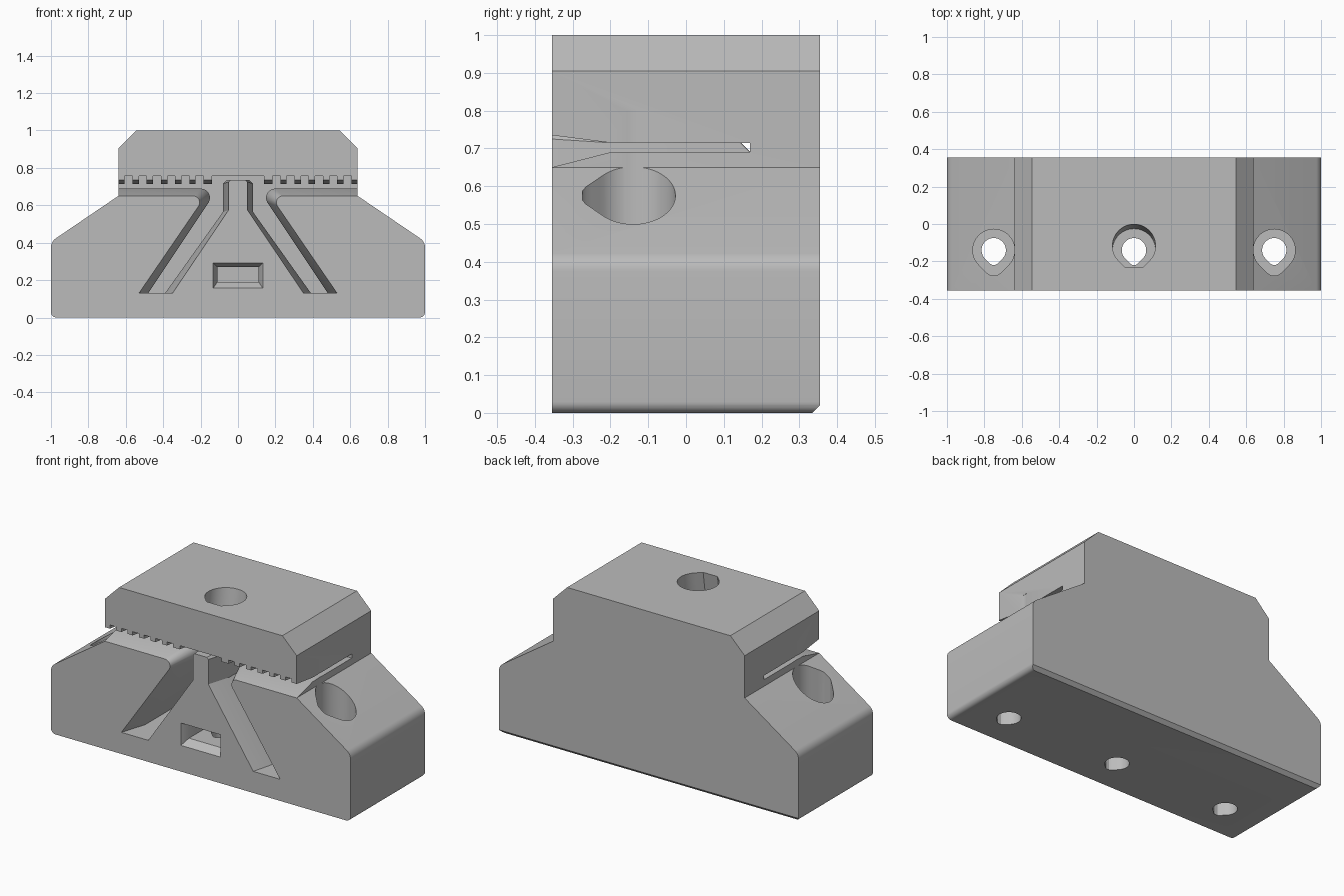
import bpy, bmesh, math
from mathutils import Vector

if "Cube" in bpy.data.objects:
    bpy.data.objects.remove(bpy.data.objects["Cube"])

D = 0.355  # half depth

def loft(name, rings):
    """Closed solid through rings of equal point count."""
    bm = bmesh.new()
    vs = [[bm.verts.new(p) for p in r] for r in rings]
    n = len(rings[0])
    for a, b in zip(vs, vs[1:]):
        for i in range(n):
            j = (i + 1) % n
            bm.faces.new((a[i], a[j], b[j], b[i]))
    bm.faces.new(vs[0])
    bm.faces.new(vs[-1])
    bmesh.ops.recalc_face_normals(bm, faces=bm.faces[:])
    me = bpy.data.meshes.new(name)
    bm.to_mesh(me)
    bm.free()
    ob = bpy.data.objects.new(name, me)
    bpy.context.collection.objects.link(ob)
    return ob

def ring_xz(pts, y):
    return [(x, y, z) for x, z in pts]

def rect(x, z0, z1, y):
    return [(-x, y, z0), (x, y, z0), (x, y, z1), (-x, y, z1)]

def teardrop(cx, cy, r, z, tip=1.2, n=48):
    """Circle whose front side is drawn out into a 45 degree point."""
    pts = []
    for i in range(n):
        a = 2 * math.pi * i / n
        off = abs((a - 1.5 * math.pi + math.pi) % (2 * math.pi) - math.pi)
        k = r
        if off < math.pi / 4:
            k = min(r / math.cos(math.pi / 4 - off), r * tip / math.cos(off))
        pts.append((cx + k * math.cos(a), cy + k * math.sin(a), z))
    return pts

def fillet(c, r, a0, a1, n=6):
    return [(c[0] + r * math.cos(math.radians(a0 + (a1 - a0) * i / n)),
             c[1] + r * math.sin(math.radians(a0 + (a1 - a0) * i / n))) for i in range(n + 1)]

def mirror(pts):
    return pts + [(-x, z) for x, z in reversed(pts)]

# Main body profile: rounded foot, sloped shoulders, chamfered head
half = fillet((0.97, 0.03), 0.03, -90, 0)
half += fillet((0.94, 0.374), 0.06, 0, 54)
half += [(0.64, 0.65), (0.64, 0.905), (0.545, 1.0)]
profile = mirror(half)
body = loft("clamp_body", [ring_xz(profile, -D), ring_xz(profile, D)])

# Chamfer along the rear bottom edge
bm = bmesh.new()
bm.from_mesh(body.data)
bmesh.ops.bisect_plane(bm, geom=bm.verts[:] + bm.edges[:] + bm.faces[:],
                       plane_co=Vector((0, D - 0.02, 0)), plane_no=Vector((0, 1, -1)),
                       clear_outer=True)
bmesh.ops.holes_fill(bm, edges=[e for e in bm.edges if e.is_boundary])
bmesh.ops.recalc_face_normals(bm, faces=bm.faces[:])
bm.to_mesh(body.data)
bm.free()

cutters = []

# Strap slot with splayed channels around the central post, flared at the front
deep = [(-0.7, 0.69)] + fillet((-0.2, 0.64), 0.05, 90, -30) + [
    (-0.48, 0.13), (-0.39, 0.13), (-0.08, 0.565), (-0.08, 0.715), (-0.06, 0.735)]
flare = [(-0.7, 0.65)] + fillet((-0.24, 0.615), 0.035, 90, -30) + [
    (-0.53, 0.13), (-0.35, 0.13), (-0.05, 0.575), (-0.05, 0.725), (-0.04, 0.735)]
roof_deep = [(0.7, 0.715), (0.14, 0.715), (0.14, 0.757)]
roof_flare = [(0.7, 0.735), (0.14, 0.735), (0.14, 0.757)]
deep = mirror(deep) + mirror(roof_deep)
flare = mirror(flare) + mirror(roof_flare)
cutters.append(loft("channel_cutter", [ring_xz(flare, -D - 0.001),
                                       ring_xz(deep, -0.2), ring_xz(deep, 0.17)]))

# Sloped relief behind the post
wedge = [(0.123, 0.737), (0.169, 0.737), (0.169, 0.691)]
cutters.append(loft("post_relief_cutter", [[(x, y, z) for y, z in wedge] for x in (-0.1, 0.1)]))

# Tooth gaps in the slot roof
for s in (-1, 1):
    for k in range(6):
        c = s * (0.585 - 0.076 * k)
        gap = [(c - 0.021, 0.705), (c + 0.021, 0.705), (c + 0.021, 0.757), (c - 0.021, 0.757)]
        cutters.append(loft("tooth_cutter", [ring_xz(gap, -D - 0.01), ring_xz(gap, 0.168)]))

# Nut pocket with a flared mouth
cutters.append(loft("nut_pocket_cutter", [rect(0.133, 0.157, 0.293, -D - 0.001),
                                          rect(0.11, 0.19, 0.27, -0.31),
                                          rect(0.11, 0.19, 0.27, -0.03)]))

# Screw holes: three teardrop bores, two side counterbores, one leaning centre counterbore
for x in (-0.75, 0, 0.75):
    cutters.append(loft("bore_cutter", [teardrop(x, -0.14, 0.065, z) for z in (-0.1, 1.1)]))
for x in (-0.75, 0.75):
    cutters.append(loft("side_counterbore_cutter",
                        [teardrop(x, -0.14, 0.112, z) for z in (0.25, 0.8)]))
cutters.append(loft("centre_counterbore_cutter",
                    [teardrop(0, y, 0.115, z, 1.0) for y, z in ((-0.14, 0.84), (-0.115, 1.01))]))

# Apply all cuts
bpy.context.view_layer.objects.active = body
body.select_set(True)
for c in cutters:
    c.hide_render = True
    m = body.modifiers.new("cut", 'BOOLEAN')
    m.operation = 'DIFFERENCE'
    m.solver = 'EXACT'
    m.object = c
    bpy.ops.object.modifier_apply(modifier=m.name)
    bpy.data.objects.remove(c)

mat = bpy.data.materials.new("plain_grey")
mat.diffuse_color = (0.5, 0.5, 0.5, 1)
mat.use_nodes = True
mat.node_tree.nodes["Principled BSDF"].inputs["Base Color"].default_value = mat.diffuse_color
body.data.materials.clear()
body.data.materials.append(mat)
bpy.ops.object.shade_smooth_by_angle(angle=math.radians(30))
